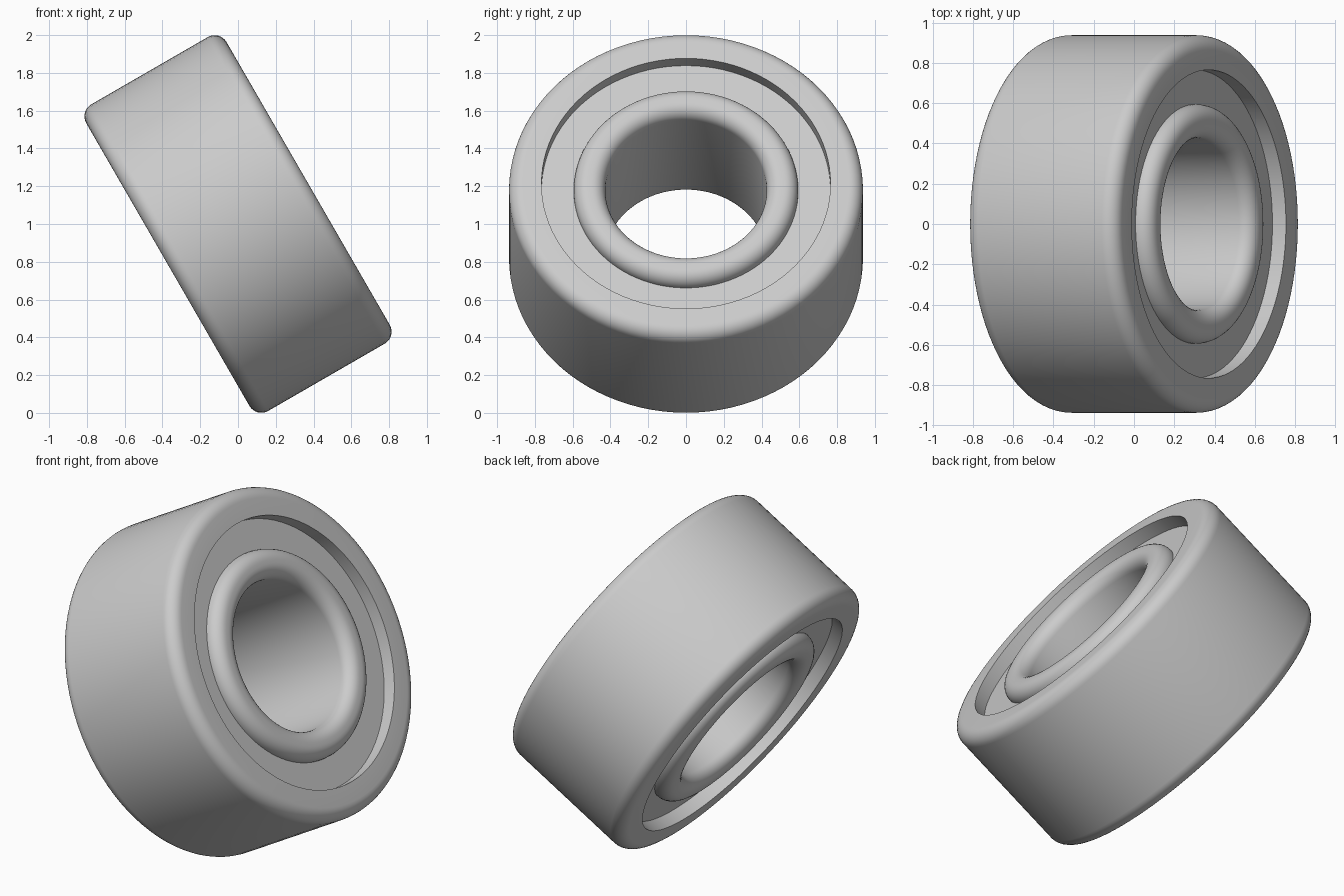
import bpy, math
from mathutils import Matrix

cube = bpy.data.objects.get("Cube")
if cube:
    bpy.data.objects.remove(cube, do_unlink=True)

SEGMENTS = 96
HALF_WIDTH = 0.429
FILLET = 0.073
TILT = Matrix.Translation((0, 0, 1)) @ Matrix.Rotation(math.radians(60), 4, 'Y')

steel = bpy.data.materials.new("grey steel")
steel.use_nodes = True
colour = (0.6, 0.6, 0.6, 1)
steel.diffuse_color = colour
steel.node_tree.nodes["Principled BSDF"].inputs["Base Color"].default_value = colour


def rounded_section(inner, outer, round_inner, round_outer):
    """Closed (radius, height) section of a ring, with filleted sides."""
    h = HALF_WIDTH
    points = []
    corners = [(inner, -h, 180, round_inner), (outer, -h, 270, round_outer),
               (outer, h, 0, round_outer), (inner, h, 90, round_inner)]
    for r, z, start, is_round in corners:
        if not is_round:
            points.append((r, z))
            continue
        cr = r + FILLET if r == inner else r - FILLET
        cz = z - math.copysign(FILLET, z)
        for i in range(9):
            a = math.radians(start + 90 * i / 8)
            points.append((cr + FILLET * math.cos(a), cz + FILLET * math.sin(a)))
    return points


def revolve(name, section):
    """Sweep a closed section around the tilted axis."""
    n = len(section)
    verts, faces = [], []
    for s in range(SEGMENTS):
        a = 2 * math.pi * s / SEGMENTS
        verts += [(r * math.cos(a), r * math.sin(a), z) for r, z in section]
        t = (s + 1) % SEGMENTS
        for i in range(n):
            j = (i + 1) % n
            faces.append((s * n + i, t * n + i, t * n + j, s * n + j))
    mesh = bpy.data.meshes.new(name)
    mesh.from_pydata(verts, [], faces)
    mesh.transform(TILT)
    mesh.materials.append(steel)
    obj = bpy.data.objects.new(name, mesh)
    bpy.context.collection.objects.link(obj)
    bpy.ops.object.select_all(action='DESELECT')
    obj.select_set(True)
    bpy.context.view_layer.objects.active = obj
    bpy.ops.object.shade_smooth_by_angle(angle=math.radians(35))
    return obj


# Outer race: rounded outside, square inner lip
revolve("outer_race", rounded_section(0.765, 0.937, False, True))

# Inner race: rounded on both sides of the bore
revolve("inner_race", rounded_section(0.427, 0.594, True, True))

# Recessed shields closing the gap between the races on each face
for side, name in ((1, "right_side_shield"), (-1, "left_side_shield")):
    low, high = sorted((side * 0.30, side * 0.352))
    revolve(name, [(0.58, low), (0.775, low), (0.775, high), (0.58, high)])
